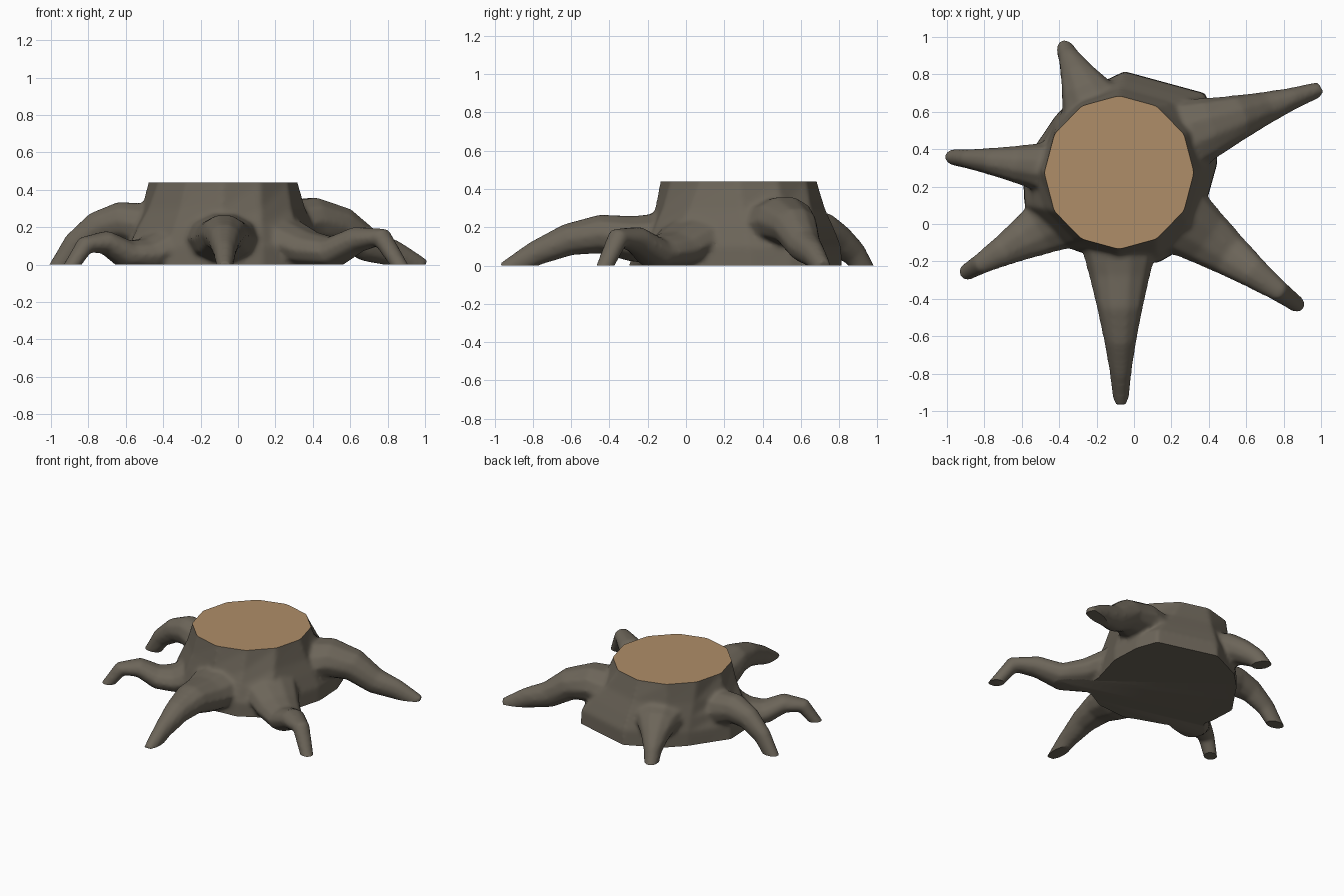
import bpy, bmesh, math
from mathutils import Vector

if "Cube" in bpy.data.objects:
    bpy.data.objects.remove(bpy.data.objects["Cube"])


def material(name, rgb):
    m = bpy.data.materials.new(name)
    m.diffuse_color = (*rgb, 1)
    m.use_nodes = True
    m.node_tree.nodes["Principled BSDF"].inputs["Base Color"].default_value = m.diffuse_color
    return m


bark = material("grey brown bark", (0.150, 0.130, 0.100))
wood = material("cut wood", (0.43, 0.27, 0.14))
TOP = 0.44


def loft(bm, rings):
    """Skin a list of equal-length point rings and cap both ends."""
    vs = [[bm.verts.new(p) for p in r] for r in rings]
    n = len(vs[0])
    for a, b in zip(vs, vs[1:]):
        for i in range(n):
            bm.faces.new((a[i], a[(i + 1) % n], b[(i + 1) % n], b[i]))
    bm.faces.new(vs[0][::-1])
    bm.faces.new(vs[-1])


def root(bm, start, tip, flare, thick, heights):
    """Tapered tube, straight in plan, following evenly spaced heights."""
    last = len(heights) - 1
    start, tip = Vector((*start, 0)), Vector((*tip, 0))
    pts = [start.lerp(tip, i / last) + Vector((0, 0, z)) for i, z in enumerate(heights)]
    rings = []
    for i, p in enumerate(pts):
        d = (pts[min(i + 1, last)] - pts[max(i - 1, 0)]).normalized()
        side = d.cross(Vector((0, 0, 1))).normalized()
        up = side.cross(d)
        s = 1 - i / last
        w = 0.042 + flare * s ** 1.35
        h = (0.05 + 0.11 * s) * thick
        rings.append([p + side * w * math.cos(a) + up * h * math.sin(a)
                      for a in (k * math.tau / 10 for k in range(10))])
    loft(bm, rings)


bm = bmesh.new()

# Trunk: uneven flared base narrowing to a twelve-sided cut top
base = [(0.45, 0.33), (0.44, 0.55), (0.39, 0.70), (-0.05, 0.82), (-0.30, 0.70), (-0.42, 0.58),
        (-0.60, 0.32), (-0.59, 0.10), (-0.38, -0.12), (-0.10, -0.22), (0.13, -0.21), (0.33, -0.10)]
top = [(-0.08 + 0.40 * math.cos(k * math.tau / 12), 0.275 + 0.41 * math.sin(k * math.tau / 12))
       for k in range(12)]
levels = [(-0.12, 0), (0.10, 0.05), (0.20, 0.35), (0.30, 0.69), (TOP, 1), (0.52, 1.1)]
loft(bm, [[(b[0] + (t[0] - b[0]) * f, b[1] + (t[1] - b[1]) * f, z) for b, t in zip(base, top)]
          for z, f in levels])

# Roots: each arches out of the trunk and dips into the ground
root(bm, (-0.08, 0.05), (-0.07, -0.95), 0.21, 1.00, (.17, .14, .14, .165, .135, .065, -.03))  # front
root(bm, (0.12, 0.12), (0.90, -0.45), 0.20, 0.82, (.17, .14, .08, .065, .135, .145, -.06))    # front right
root(bm, (0.12, 0.42), (0.99, 0.72), 0.21, 1.05, (.19, .20, .235, .20, .10, .055, -.02))      # back right
root(bm, (-0.15, 0.48), (-0.38, 0.96), 0.24, 1.00, (.18, .18, .18, .17, .125, .06, -.06))     # back left
root(bm, (-0.28, 0.28), (-0.99, 0.36), 0.15, 1.00, (.17, .18, .21, .235, .20, .11, -.06))     # left
root(bm, (-0.28, 0.10), (-0.925, -0.275), 0.18, 0.75, (.15, .10, .05, .055, .12, .105, -.06))  # front left
bmesh.ops.recalc_face_normals(bm, faces=bm.faces)

mesh = bpy.data.meshes.new("tree_stump")
bm.to_mesh(mesh)
bm.free()
stump = bpy.data.objects.new("tree_stump", mesh)
bpy.context.collection.objects.link(stump)
bpy.context.view_layer.objects.active = stump
stump.select_set(True)

# Fuse trunk and roots into one skin and soften the joints
rm = stump.modifiers.new("fuse", 'REMESH')
rm.mode = 'VOXEL'
rm.voxel_size = 0.014
sm = stump.modifiers.new("soften", 'SMOOTH')
sm.factor, sm.iterations = 0.5, 8
for name in ("fuse", "soften"):
    bpy.ops.object.modifier_apply(modifier=name)

# Slice flat at the ground and at the saw cut, then colour the cut as bare wood
mesh = stump.data
mesh.materials.clear()
mesh.materials.append(bark)
mesh.materials.append(wood)
bm = bmesh.new()
bm.from_mesh(mesh)
for z, n in ((0, -1), (TOP, 1)):
    cut = bmesh.ops.bisect_plane(bm, geom=bm.verts[:] + bm.edges[:] + bm.faces[:],
                                 plane_co=(0, 0, z), plane_no=(0, 0, n), clear_outer=True)
    edges = [e for e in cut["geom_cut"] if isinstance(e, bmesh.types.BMEdge)]
    bmesh.ops.holes_fill(bm, edges=edges, sides=0)
bmesh.ops.recalc_face_normals(bm, faces=bm.faces)
for f in bm.faces:
    f.material_index = int(f.normal.z > 0.9 and f.calc_center_median().z > TOP - 0.002)
bm.to_mesh(mesh)
bm.free()
bpy.ops.object.shade_smooth_by_angle(angle=math.radians(40))
